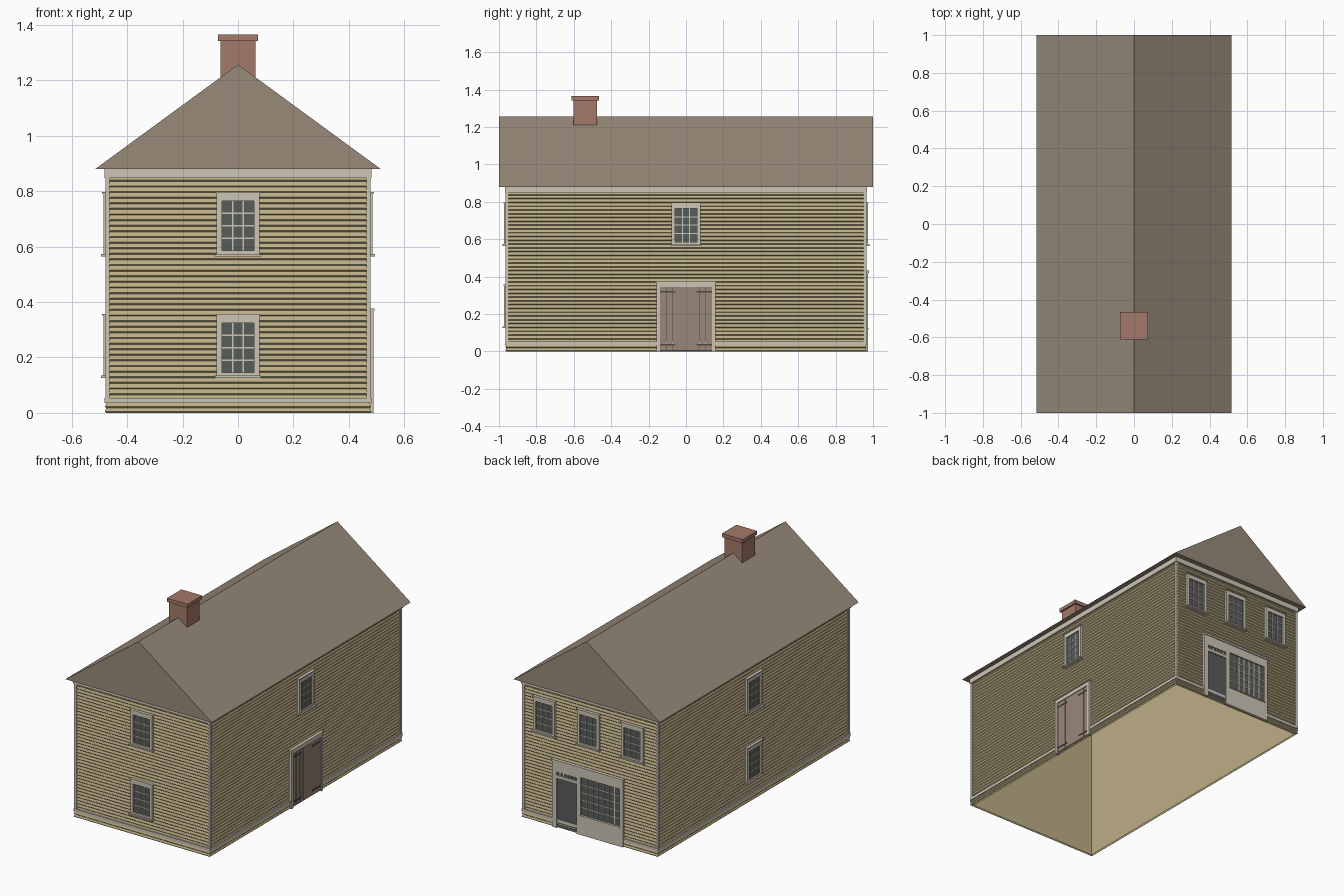
import bpy, bmesh
from mathutils import Vector

cube = bpy.data.objects.get("Cube")
if cube:
    bpy.data.objects.remove(cube, do_unlink=True)


def material(name, *rgb):
    lin = [((c / 255 + 0.055) / 1.055) ** 2.4 for c in rgb] + [1]
    m = bpy.data.materials.new(name)
    m.use_nodes = True
    m.diffuse_color = lin
    bsdf = m.node_tree.nodes["Principled BSDF"]
    bsdf.inputs["Base Color"].default_value = lin
    bsdf.inputs["Roughness"].default_value = 0.9
    return m


TAN = material("tan siding", 188, 174, 134)
CREAM = material("cream trim", 206, 198, 182)
SHINGLE = material("brown shingle", 152, 138, 122)
BRICK = material("red brick", 165, 122, 107)
GLASS = material("dark glass", 88, 93, 90)
PLANK = material("brown plank", 152, 135, 121)
IRON = material("dark iron", 78, 71, 63)

HX, HY, EAVE = 0.474, 0.960, 0.88

# Each wall: centre, horizontal direction, outward direction, half length
WALLS = {
    "front": (Vector((0, -HY, 0)), Vector((1, 0, 0)), Vector((0, -1, 0)), HX),
    "right": (Vector((HX, 0, 0)), Vector((0, 1, 0)), Vector((1, 0, 0)), HY),
    "back": (Vector((0, HY, 0)), Vector((-1, 0, 0)), Vector((0, 1, 0)), HX),
    "left": (Vector((-HX, 0, 0)), Vector((0, -1, 0)), Vector((-1, 0, 0)), HY),
}
WORLD = (Vector(), Vector((1, 0, 0)), Vector((0, -1, 0)), 0)


def finish(name, bm, mats):
    bmesh.ops.recalc_face_normals(bm, faces=bm.faces)
    me = bpy.data.meshes.new(name)
    bm.to_mesh(me)
    bm.free()
    for m in mats:
        me.materials.append(m)
    ob = bpy.data.objects.new(name, me)
    bpy.context.collection.objects.link(ob)
    return ob


def build(name, frame, boxes):
    """Boxes are (u0, u1, z0, z1, depth0, depth1, material) on a wall."""
    origin, u, n, _ = frame
    bm, mats = bmesh.new(), []
    for u0, u1, z0, z1, d0, d1, mat in boxes:
        if mat not in mats:
            mats.append(mat)
        v = [bm.verts.new(origin + u * a + n * d + Vector((0, 0, z)))
             for d in (d0, d1) for a, z in ((u0, z0), (u1, z0), (u1, z1), (u0, z1))]
        faces = [v[:4], v[4:]] + [(v[i], v[(i + 1) % 4], v[(i + 1) % 4 + 4], v[i + 4])
                                  for i in range(4)]
        for f in faces:
            bm.faces.new(f).material_index = mats.index(mat)
    return finish(name, bm, mats)


def loft(name, profile, mat):
    """Rectangular wall shell from (z, outward offset) rings."""
    bm, last = bmesh.new(), None
    for z, o in profile:
        ring = [bm.verts.new((sx * (HX + o), sy * (HY + o), z))
                for sx, sy in ((-1, -1), (1, -1), (1, 1), (-1, 1))]
        if last:
            for i in range(4):
                j = (i + 1) % 4
                bm.faces.new((last[i], last[j], ring[j], ring[i]))
        last = ring
    return finish(name, bm, [mat])


def clapboards(name, z0, z1, count, lip):
    h = (z1 - z0) / count
    pts = []
    for i in range(count):
        z = z0 + i * h
        pts += [(z, lip - 0.005), (z + 0.005, lip)]
    loft(name, pts + [(z1, lip - 0.005)], TAN)


# Open-bottomed house shell and overlapping siding
loft("inner_wall", [(0, -0.011), (EAVE, -0.011)], TAN)
clapboards("siding", 0.045, 0.855, 40, 0)
clapboards("base_siding", 0, 0.036, 2, 0.006)

# Trim around the walls
for side, frame in WALLS.items():
    w = frame[3]
    build(side + "_trim", frame, [
        (-w - 0.008, w + 0.008, 0.848, EAVE, -0.008, 0.008, CREAM),
        (-w - 0.007, w + 0.007, 0.035, 0.054, -0.008, 0.007, CREAM)])
for sx in (-1, 1):
    for sy in (-1, 1):
        x, y = sorted((sx * 0.463, sx * 0.478)), sorted((-sy * 0.949, -sy * 0.964))
        build("corner_board", WORLD, [(*x, 0.05, 0.85, *y, CREAM)])


def panes(u0, u1, z0, z1, cols, rows, bar=0.005):
    """Glass plate with a lattice of thin bars."""
    out = [(u0, u1, z0, z1, -0.006, 0.003, GLASS)]
    for i in range(1, cols):
        c = u0 + (u1 - u0) * i / cols
        out.append((c - bar / 2, c + bar / 2, z0, z1, 0, 0.006, CREAM))
    for i in range(1, rows):
        c = z0 + (z1 - z0) * i / rows
        out.append((u0, u1, c - bar / 2, c + bar / 2, 0, 0.0055, CREAM))
    return out


def window(side, u, z):
    a, b = 0.077, 0.058
    build(side + "_window", WALLS[side], panes(u - b, u + b, z + 0.018, z + 0.198, 3, 4) + [
        (u - a, u - b, z, z + 0.225, -0.006, 0.012, CREAM),
        (u + b, u + a, z, z + 0.225, -0.006, 0.012, CREAM),
        (u - b, u + b, z, z + 0.018, -0.006, 0.012, CREAM),
        (u - b, u + b, z + 0.198, z + 0.225, -0.006, 0.012, CREAM),
        (u - a - 0.004, u + a + 0.004, z + 0.224, z + 0.23, -0.006, 0.017, CREAM),
        (u - a - 0.006, u + a + 0.006, z - 0.002, z + 0.007, -0.006, 0.021, CREAM)])


UPPER, LOWER = 0.567, 0.127
for side, u, z in (("front", 0, UPPER), ("front", 0, LOWER), ("left", 0, UPPER),
                   ("left", 0, LOWER), ("right", 0, UPPER), ("back", -0.32, UPPER),
                   ("back", -0.01, UPPER), ("back", 0.30, UPPER)):
    window(side, u, z)

# Double plank door with strap hinges
door = [(-0.14, 0.14, 0.005, 0.345, -0.006, 0.006, IRON),
        (-0.158, 0.158, 0.345, 0.37, -0.006, 0.014, CREAM),
        (-0.162, 0.162, 0.369, 0.376, -0.006, 0.018, CREAM)]
pitch = 0.035
for i in range(8):
    u = -0.14 + i * pitch
    door.append((u + 0.001, u + pitch - 0.001, 0.005, 0.345, 0, 0.009, PLANK))
for s in (-1, 1):
    door.append((*sorted((s * 0.14, s * 0.158)), 0, 0.345, -0.006, 0.014, CREAM))
    for z in (0.035, 0.318):
        door.append((*sorted((s * 0.055, s * 0.138)), z - 0.004, z + 0.004, 0, 0.011, IRON))
build("plank_door", WALLS["right"], door)

# Shop front: glazed door, transom lights and a wide many-paned window
L, R = -0.262, 0.236
build("shop_front", WALLS["back"],
      panes(-0.235, -0.085, 0.335, 0.355, 6, 1)
      + panes(-0.062, 0.212, 0.125, 0.365, 7, 5) + [
          (-0.23, -0.09, 0.006, 0.315, -0.006, 0.005, GLASS),
          (L, -0.23, 0, 0.42, -0.006, 0.012, CREAM),
          (-0.09, -0.062, 0, 0.42, -0.006, 0.012, CREAM),
          (0.212, R, 0, 0.42, -0.006, 0.012, CREAM),
          (-0.23, -0.09, 0.315, 0.335, -0.006, 0.012, CREAM),
          (-0.23, -0.09, 0.355, 0.42, -0.006, 0.012, CREAM),
          (-0.062, 0.212, 0, 0.125, -0.006, 0.012, CREAM),
          (-0.062, 0.212, 0.365, 0.42, -0.006, 0.012, CREAM),
          (-0.066, 0.216, 0.118, 0.125, 0, 0.017, CREAM),
          (L - 0.004, R + 0.004, 0.42, 0.432, -0.006, 0.018, CREAM)])

# Solid gable roof
bm = bmesh.new()
gable = bm.faces.new([bm.verts.new(p) for p in
                      ((-0.515, -1, EAVE), (0.515, -1, EAVE), (0, -1, 1.257))])
ext = bmesh.ops.extrude_face_region(bm, geom=[gable], use_keep_orig=True)
bmesh.ops.translate(bm, vec=(0, 2, 0),
                    verts=[g for g in ext["geom"] if isinstance(g, bmesh.types.BMVert)])
finish("roof", bm, [SHINGLE])

# Chimney with a projecting cap
build("chimney", WORLD, [(-0.063, 0.063, 1.205, 1.342, 0.475, 0.601, BRICK),
                         (-0.073, 0.073, 1.342, 1.365, 0.465, 0.611, BRICK)])
